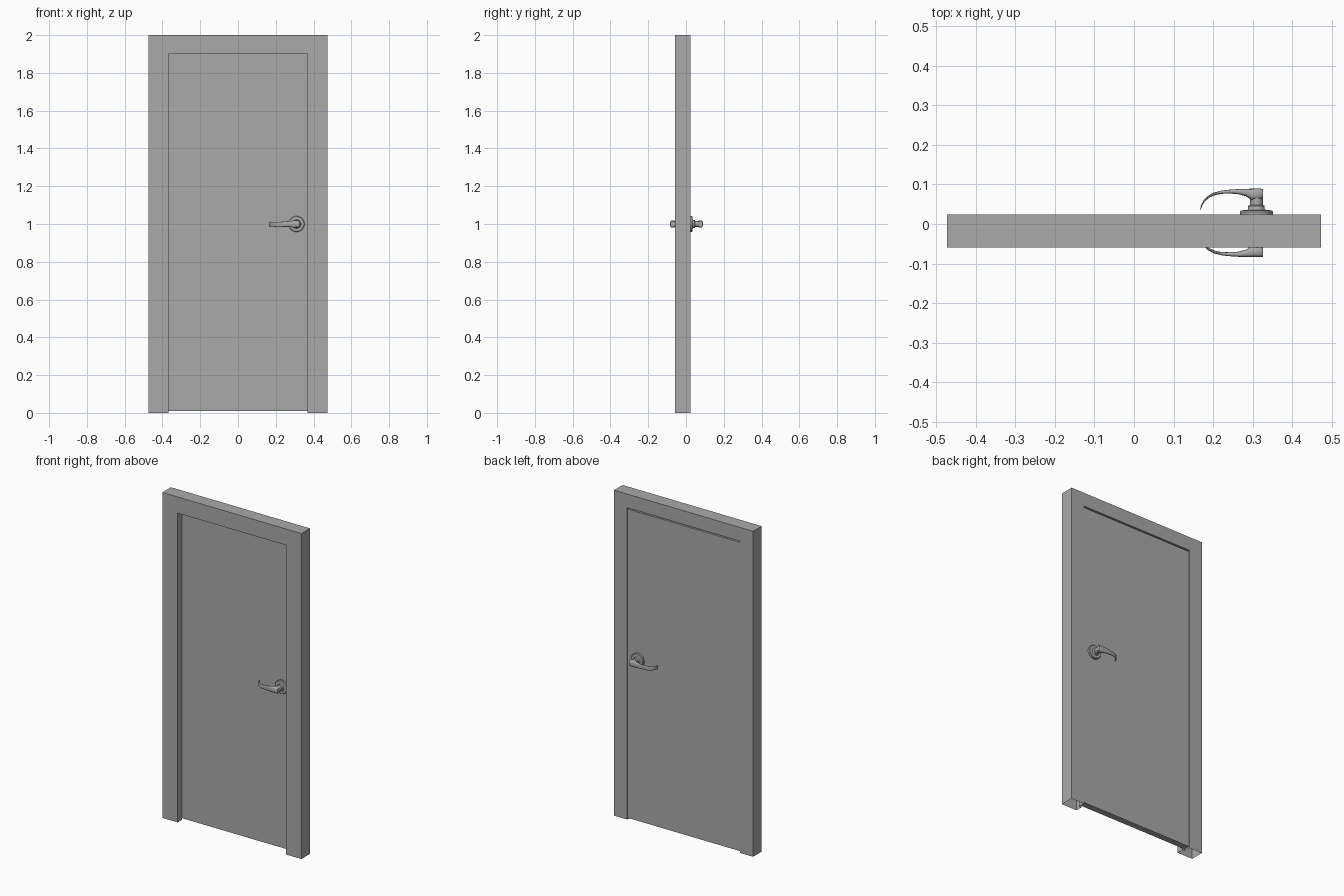
import bpy, bmesh, math
from mathutils import Vector

if "Cube" in bpy.data.objects:
    bpy.data.objects.remove(bpy.data.objects["Cube"])

grey = bpy.data.materials.new("plain grey")
grey.diffuse_color = (0.4, 0.4, 0.4, 1)
grey.use_nodes = True
grey.node_tree.nodes["Principled BSDF"].inputs["Base Color"].default_value = grey.diffuse_color

BACK, DOOR_FRONT = 0.0235, -0.0175
MID = 0.0027                      # mirror plane between the two handles
HANDLE_X, HANDLE_Z = 0.31, 1.0


def finish(name, bm, smooth=False):
    bmesh.ops.recalc_face_normals(bm, faces=bm.faces)
    me = bpy.data.meshes.new(name)
    bm.to_mesh(me)
    bm.free()
    me.materials.append(grey)
    ob = bpy.data.objects.new(name, me)
    bpy.context.collection.objects.link(ob)
    if smooth:
        bpy.ops.object.select_all(action='DESELECT')
        bpy.context.view_layer.objects.active = ob
        ob.select_set(True)
        bpy.ops.object.shade_smooth_by_angle(angle=math.radians(40))
    return ob


def loft(bm, rings, cap):
    rows = [[bm.verts.new(p) for p in ring] for ring in rings]
    n = len(rows[0])
    for a, b in zip(rows, rows[1:]):
        for i in range(n):
            j = (i + 1) % n
            bm.faces.new((a[i], a[j], b[j], b[i]))
    if cap:
        bm.faces.new(rows[0])
        bm.faces.new(rows[-1])


# Hollow frame: rebated jamb profile (inset, y) swept up, across and down
profile = [(0, -0.0595), (0.105, -0.0595), (0.105, DOOR_FRONT - 0.001),
           (0.089, DOOR_FRONT - 0.001), (0.089, BACK), (0, BACK)]
W = 0.473
rings = []
for side, top in ((-1, 0), (-1, 1), (1, 1), (1, 0)):
    rings.append([(side * (W - s), y, (2 - s * 0.95) * top) for s, y in profile])
bm = bmesh.new()
loft(bm, rings, False)            # feet stay open
finish("door_frame", bm)

# Door leaf with a thin gap to the frame
bm = bmesh.new()
bmesh.ops.create_cube(bm, size=1)
for v in bm.verts:
    v.co = (v.co.x * 2 * 0.381,
            DOOR_FRONT if v.co.y < 0 else BACK - 0.002,
            0.01 if v.co.z < 0 else 1.907)
finish("door_leaf", bm)


def side_y(y, front):
    return 2 * MID - y if front else y


# Turned rose, collar and post: (radius, y)
turned = [(0.042, 0.021), (0.042, 0.031), (0.039, 0.0345), (0.023, 0.0355),
          (0.021, 0.038), (0.021, 0.046), (0.0165, 0.048), (0.0165, 0.078)]

# Lever stations: outer x, y, inner x, y, half height, centre z offset
lever = [(0.3265, 0.0885, 0.3265, 0.066, 0.0150, 0),
         (0.320, 0.0895, 0.320, 0.062, 0.0180, 0),
         (0.302, 0.0895, 0.298, 0.060, 0.0190, 0),
         (0.284, 0.0890, 0.284, 0.070, 0.0170, 0),
         (0.266, 0.0885, 0.264, 0.0755, 0.0150, 0),
         (0.243, 0.0870, 0.243, 0.0770, 0.0140, -0.001),
         (0.221, 0.0845, 0.222, 0.0765, 0.0135, -0.002),
         (0.202, 0.0795, 0.205, 0.0730, 0.0130, -0.002),
         (0.188, 0.0720, 0.191, 0.0670, 0.0125, -0.002),
         (0.177, 0.0610, 0.180, 0.0580, 0.0120, -0.002),
         (0.170, 0.0490, 0.173, 0.0475, 0.0115, -0.002),
         (0.167, 0.0370, 0.169, 0.0370, 0.0105, -0.002)]


def squash(c):
    # Rounded-rectangle cross section
    return math.copysign(abs(c) ** 0.65, c)


for label, front in (("front", True), ("back", False)):
    angles = [2 * math.pi * i / 32 for i in range(32)]
    bm = bmesh.new()
    loft(bm, [[(HANDLE_X + r * math.cos(a), side_y(y, front),
                HANDLE_Z + r * math.sin(a)) for a in angles]
              for r, y in turned], True)
    finish(label + "_handle_rose", bm, True)

    angles = [2 * math.pi * i / 20 for i in range(20)]
    rings = []
    for ox, oy, ix, iy, h, dz in lever:
        o = Vector((ox, side_y(oy, front), HANDLE_Z + dz))
        n = Vector((ix, side_y(iy, front), HANDLE_Z + dz))
        c, d = (o + n) / 2, (o - n) / 2
        rings.append([c + d * squash(math.cos(a)) + Vector((0, 0, h * squash(math.sin(a))))
                      for a in angles])
    bm = bmesh.new()
    loft(bm, rings, True)
    finish(label + "_handle_lever", bm, True)
